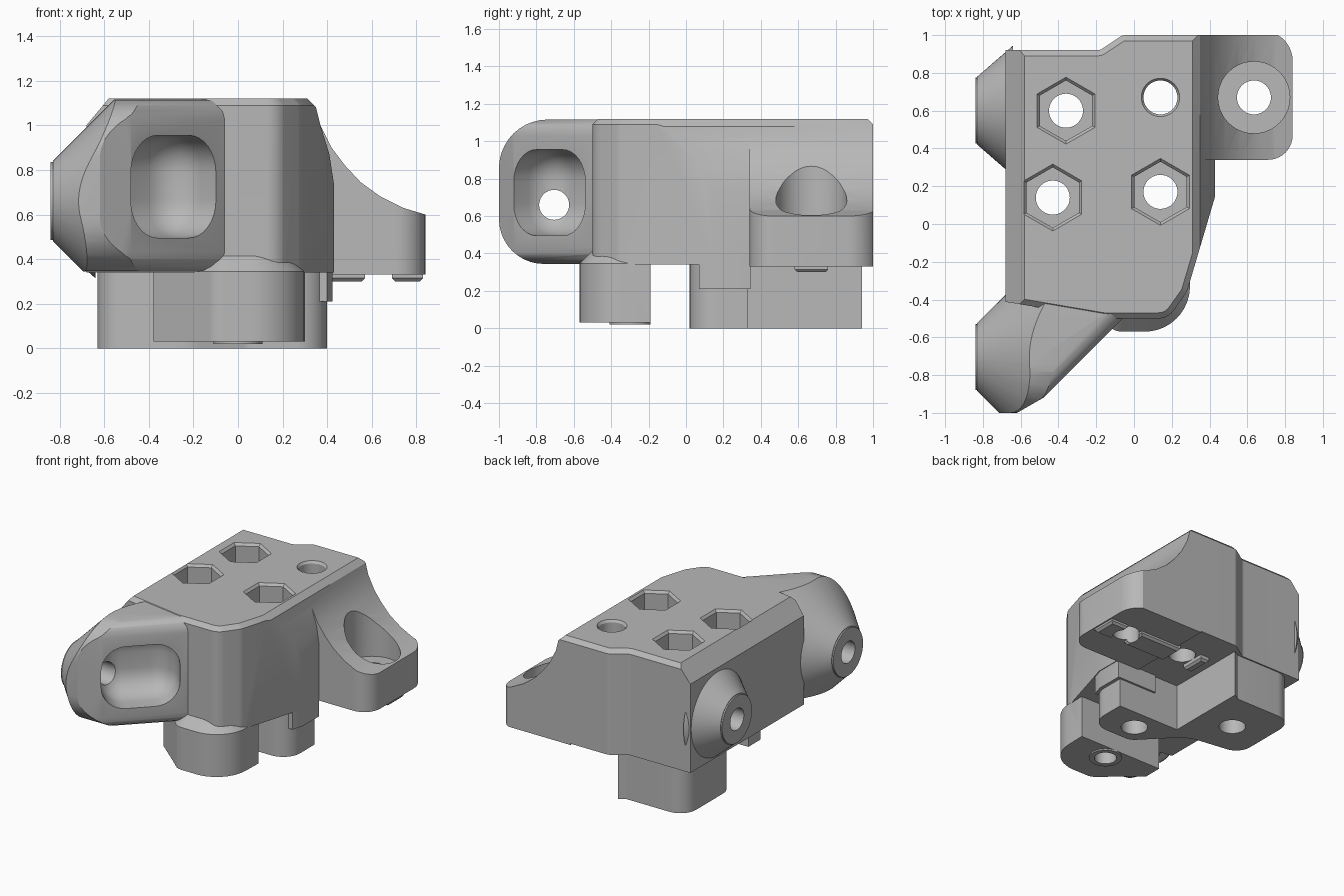
import bpy, bmesh, math
from mathutils import Vector, Matrix

cube = bpy.data.objects.get("Cube")
if cube:
    bpy.data.objects.remove(cube)

grey = bpy.data.materials.new("plain grey")
grey.use_nodes = True
COLOR = (0.48, 0.48, 0.48, 1)
grey.diffuse_color = COLOR
grey.node_tree.nodes["Principled BSDF"].inputs["Base Color"].default_value = COLOR


def finish(name, bm):
    bmesh.ops.recalc_face_normals(bm, faces=bm.faces)
    mesh = bpy.data.meshes.new(name)
    bm.to_mesh(mesh)
    bm.free()
    mesh.materials.append(grey)
    ob = bpy.data.objects.new(name, mesh)
    bpy.context.collection.objects.link(ob)
    return ob


def fillet(points, steps=10):
    """Round the corners that carry a radius as third value."""
    out = []
    for i, p in enumerate(points):
        c = Vector(p[:2])
        if len(p) < 3:
            out.append(c)
            continue
        a = (Vector(points[i - 1][:2]) - c).normalized()
        b = (Vector(points[(i + 1) % len(points)][:2]) - c).normalized()
        half = a.angle(b) / 2
        mid = c + (a + b).normalized() * p[2] / math.sin(half)
        start = c + a * p[2] / math.tan(half) - mid
        end = c + b * p[2] / math.tan(half) - mid
        sweep = start.angle_signed(end)
        for k in range(steps + 1):
            out.append(mid + Matrix.Rotation(-sweep * k / steps, 2) @ start)
    return out


def prism(name, points, lo, hi, axis="z", bevel=0.0, caps=("top",)):
    """Extrude an outline along an axis, with optional bevelled cap edges."""
    place = {"z": lambda u, v, w: (u, v, w),
             "y": lambda u, v, w: (u, w, v),
             "x": lambda u, v, w: (w, u, v)}[axis]
    bm = bmesh.new()
    rings = [[bm.verts.new(place(p[0], p[1], w)) for p in fillet(points)] for w in (lo, hi)]
    bm.faces.new(rings[0])
    bm.faces.new(rings[1])
    n = len(rings[0])
    for i in range(n):
        j = (i + 1) % n
        bm.faces.new((rings[0][i], rings[0][j], rings[1][j], rings[1][i]))
    if bevel:
        chosen = [r for r, cap in zip(rings, ("bottom", "top")) if cap in caps]
        edges = [e for e in bm.edges if any(set(e.verts) <= set(r) for r in chosen)]
        bmesh.ops.recalc_face_normals(bm, faces=bm.faces)
        bmesh.ops.bevel(bm, geom=edges, offset=bevel, segments=4 if bevel > 0.08 else 1,
                        profile=0.5, affect="EDGES")
    return finish(name, bm)


def cone(name, start, end, r1, r2, sides=64):
    a, b = Vector(start), Vector(end)
    m = Matrix.Translation((a + b) / 2) @ (b - a).to_track_quat("Z", "Y").to_matrix().to_4x4()
    bm = bmesh.new()
    bmesh.ops.create_cone(bm, cap_ends=True, segments=sides, radius1=r1, radius2=r2,
                          depth=(b - a).length, matrix=m)
    return finish(name, bm)


def hole(x, y, lo, hi, r, sides=40):
    return cone("hole_cutter", (x, y, lo), (x, y, hi), r, r, sides)


def combine(target, other, operation):
    mod = target.modifiers.new("join", "BOOLEAN")
    mod.operation, mod.object, mod.solver = operation, other, "EXACT"
    graph = bpy.context.evaluated_depsgraph_get()
    mesh = bpy.data.meshes.new_from_object(target.evaluated_get(graph))
    target.modifiers.clear()
    target.data = mesh
    bpy.data.objects.remove(other)


# Main block: plan outline trimmed by a front profile
TOP, BASE, AXIS = 1.12, 0.34, 0.66
FRONT_Y, BACK_Y = -.705, .6
bracket = prism("bracket", [(-.75, -.4), (-.16, -.5), (.18, -.5, .1), (.28, -.36, .1),
                            (.46, .25), (.46, 1), (-.06, 1, .05), (-.18, .92, .05),
                            (-.75, .92)], BASE, TOP, bevel=.03)
trim = prism("front_trim", [(-.68, .2), (.43, .2), (.43, .74), (.41, .87), (.37, 1), (.35, 1.08),
                            (.25, 1.18), (-.53, 1.18), (-.68, 1)], -1.2, 1.2, "y")
combine(bracket, trim, "INTERSECT")

# Front barrel: rounded in side view, its left end tapering into a cone
barrel = prism("barrel", [(-.9, -1), (-.62, -1), (-.48, -.92), (-.055, -.495), (-.055, -.1),
                          (-.9, -.1)], BASE + .002, TOP - .002, bevel=.09,
               caps=("top", "bottom"))
trim = prism("side_trim", [(-1, BASE + .004, .24), (1.1, BASE + .004), (1.1, TOP - .004),
                           (-1, TOP - .004, .26)], -1.1, 1, "x")
combine(barrel, trim, "INTERSECT")
combine(barrel, cone("taper", (-.83, FRONT_Y, AXIS), (.5, FRONT_Y, AXIS), .18, 1.51, 96),
        "INTERSECT")
combine(bracket, barrel, "UNION")

# Rear cone, then the tips and screw bores of both cones
combine(bracket, cone("rear_nozzle", (-.83, BACK_Y, AXIS), (-.64, BACK_Y, AXIS), .18, .345),
        "UNION")
for y in (FRONT_Y, BACK_Y):
    combine(bracket, cone("nozzle_tip", (-.75, y, AXIS), (-.84, y, AXIS), .175, .175), "UNION")
    combine(bracket, cone("bore", (-.9, y, AXIS), (-.4, y, AXIS), .08, .08), "DIFFERENCE")

# Side ear with a concave slope and rounded corners
ear = prism("ear", [(.25, .33), (.84, .33), (.84, .6), (.74, .63), (.64, .68), (.55, .745),
                    (.48, .82), (.42, .9), (.37, 1), (.34, 1.08), (.25, 1.08)], .34, 1, "y")
trim = prism("ear_trim", [(.2, .3), (.7, .34), (.84, .34, .13), (.84, 1, .16), (.2, 1.1)],
             .2, 1.2)
combine(ear, trim, "INTERSECT")
combine(bracket, ear, "UNION")

# Legs under the block
front_leg = prism("front_leg", [(-.38, -.19), (-.38, -.33), (-.19, -.49), (-.1, -.57, .1),
                                (.29, -.57, .24), (.3, -.19)], .03, .42, bevel=.075)
rear_leg = prism("rear_leg", [(.4, .33), (.4, .02, .14), (.05, .02, .1), (-.22, .3, .25),
                              (-.63, .36, .12), (-.63, .91, .13), (-.15, .91), (-.1, .94),
                              (-.1, .33)], 0, .36)
leg_step = prism("leg_step", [(.1, .07), (.4, .07), (.425, .15), (.425, .345), (.1, .345)],
                 .21, .36)
front_boss = cone("front_boss", (0, -.3, .02), (0, -.3, .1), .11, .11)
for part in (front_leg, rear_leg, leg_step, front_boss):
    combine(bracket, part, "UNION")

# Locating ribs on the underside
for x0, x1 in ((-.02, .05), (.23, .57), (.69, .83)):
    rib = prism("rib", [(x0, .58), (x1, .58), (x1, .76), (x0, .76)], .3, .38,
                bevel=.015, caps=("bottom",))
    combine(bracket, rib, "UNION")

# Rounded access pocket in the diagonal face
bm = bmesh.new()
bmesh.ops.create_cube(bm, size=1, matrix=Matrix.Diagonal((.54, .84, .46, 1)))
bmesh.ops.bevel(bm, geom=bm.edges[:], offset=.17, segments=8, profile=.5, affect="EDGES")
along = Vector((.39, .37, 0)).normalized()
outward = Vector((along.y, -along.x, 0))
turn = Matrix.Rotation(math.atan2(along.y, along.x), 4, "Z")
bm.transform(Matrix.Translation(Vector((-.285, -.735, .725)) + outward * .14) @ turn)
combine(bracket, finish("pocket_cutter", bm), "DIFFERENCE")

# Hex nut recesses with chamfered rims, and the through holes
for x, y in ((-.36, .6), (-.43, .14), (.14, .17)):
    combine(bracket, hole(x, y, .8, 1.3, .16, 6), "DIFFERENCE")
    combine(bracket, cone("rim_cutter", (x, y, TOP - .02), (x, y, TOP + .02), .158, .196, 6),
            "DIFFERENCE")
for x, y in ((-.36, .6), (-.43, .14), (.14, .17), (.14, .67), (.635, .67)):
    combine(bracket, hole(x, y, -.1, 1.3, .09), "DIFFERENCE")
combine(bracket, cone("rim_cutter", (.14, .67, TOP - .02), (.14, .67, TOP + .02), .088, .115),
        "DIFFERENCE")
combine(bracket, hole(.635, .67, .5, 1.3, .19), "DIFFERENCE")
combine(bracket, hole(0, -.3, -.1, .3, .075), "DIFFERENCE")

# Smooth curved surfaces, keep hard edges
bpy.ops.object.select_all(action="DESELECT")
bracket.select_set(True)
bpy.context.view_layer.objects.active = bracket
bpy.ops.object.shade_smooth_by_angle(angle=math.radians(25))
